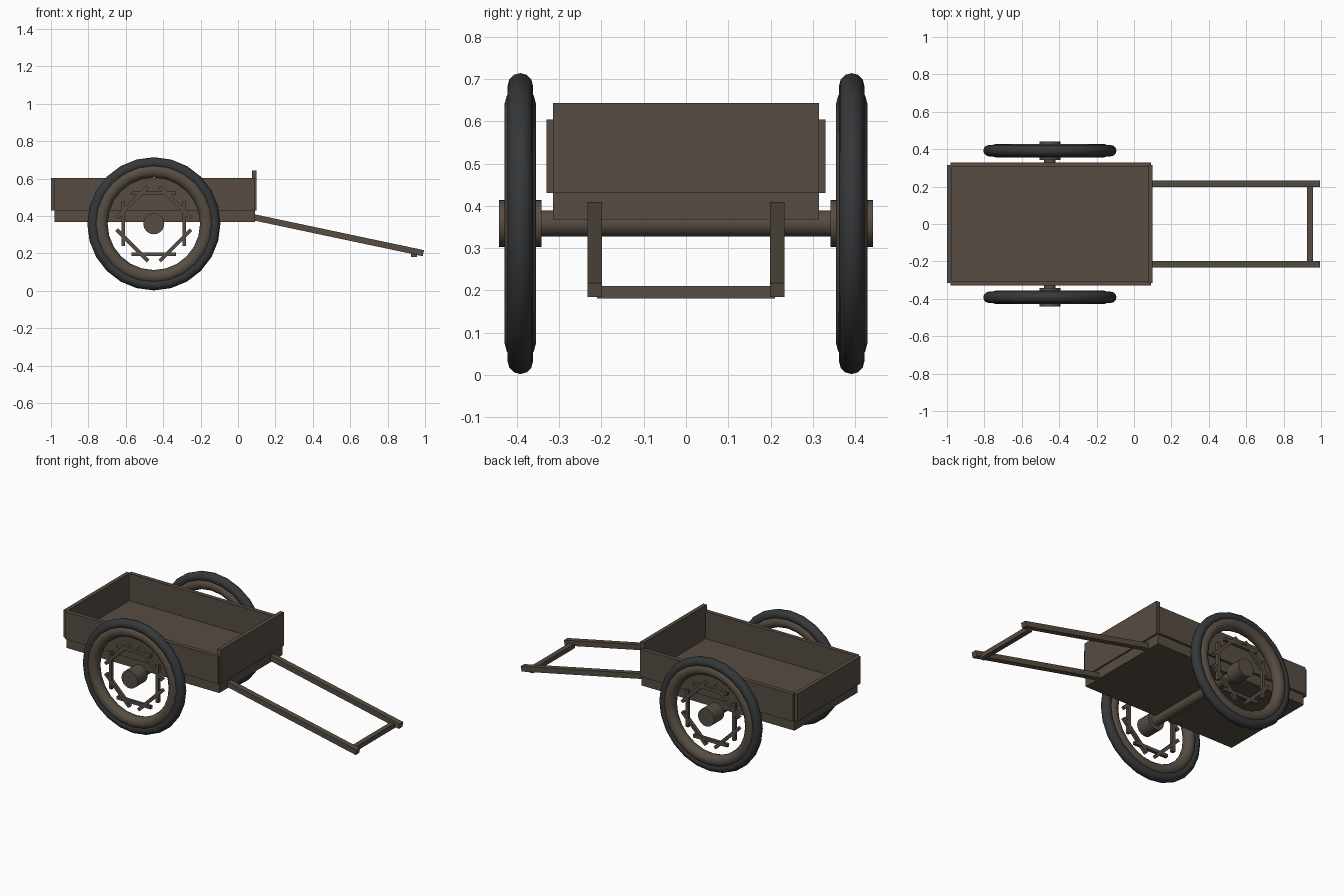
import bpy
import math

default_cube = bpy.data.objects.get("Cube")
if default_cube:
    bpy.data.objects.remove(default_cube, do_unlink=True)


def make_material(name, rgb, roughness=0.8):
    mat = bpy.data.materials.new(name)
    mat.use_nodes = True
    colour = (*rgb, 1.0)
    mat.diffuse_color = colour
    shader = mat.node_tree.nodes["Principled BSDF"]
    shader.inputs["Base Color"].default_value = colour
    shader.inputs["Roughness"].default_value = roughness
    return mat


WOOD = make_material("weathered brown wood", (0.095, 0.075, 0.056))
RUBBER = make_material("dark grey rubber", (0.036, 0.038, 0.040))

AXLE_X, AXLE_Z = -0.45, 0.358
WHEEL_Y = 0.392


def finish(name, mat, smooth=False):
    obj = bpy.context.object
    obj.name = name
    obj.data.materials.clear()
    obj.data.materials.append(mat)
    if smooth:
        bpy.ops.object.shade_smooth_by_angle(angle=math.radians(40))
    return obj


def box(name, centre, size, pitch=0.0):
    bpy.ops.mesh.primitive_cube_add(size=1, location=centre, rotation=(0, pitch, 0))
    obj = bpy.context.object
    obj.scale = size
    bpy.ops.object.transform_apply(location=False, rotation=False, scale=True)
    return finish(name, WOOD)


def span_box(name, x, y, z):
    centre = [(a + b) / 2 for a, b in (x, y, z)]
    return box(name, centre, [b - a for a, b in (x, y, z)])


def cross_cylinder(name, y, radius, length):
    bpy.ops.mesh.primitive_cylinder_add(vertices=24, radius=radius, depth=length,
                                        location=(AXLE_X, y, AXLE_Z),
                                        rotation=(math.pi / 2, 0, 0))
    return finish(name, WOOD, True)


def ring(name, y, major, minor, mat):
    bpy.ops.mesh.primitive_torus_add(major_radius=major, minor_radius=minor,
                                     major_segments=24, minor_segments=12,
                                     location=(AXLE_X, y, AXLE_Z),
                                     rotation=(math.pi / 2, 0, 0))
    return finish(name, mat, True)


# Open tray: floor, end boards and side boards
span_box("bed_floor", (-0.98, 0.09), (-0.315, 0.315), (0.368, 0.432))
span_box("tail_board", (-1.0, -0.975), (-0.315, 0.315), (0.43, 0.604))
span_box("head_board", (0.075, 0.10), (-0.315, 0.315), (0.43, 0.643))

for side, label in ((1, "back"), (-1, "front")):
    box(label + "_side_board", (-0.445, side * 0.317, 0.517), (1.07, 0.026, 0.174))

    # Sloping pull handle
    start, end = (0.088, 0.392), (0.991, 0.201)
    dx, dz = end[0] - start[0], end[1] - start[1]
    box(label + "_handle", ((start[0] + end[0]) / 2, side * 0.216, (start[1] + end[1]) / 2),
        (math.hypot(dx, dz), 0.035, 0.033), math.atan2(-dz, dx))

    # Wheel: tyre, rim and hub
    y = side * WHEEL_Y
    ring(label + "_tyre", y, 0.326, 0.030, RUBBER)
    ring(label + "_rim", y, 0.284, 0.037, WOOD)
    cross_cylinder(label + "_hub", y, 0.056, 0.10)

    # Eight overlapping bars set around the hub
    for k in range(8):
        a = k * math.tau / 8
        box(f"{label}_wheel_bar_{k + 1}",
            (AXLE_X + 0.163 * math.cos(a), y, AXLE_Z + 0.163 * math.sin(a)),
            (0.02, 0.02, 0.238), -a)

# Grip bar and axle
span_box("grip_bar", (0.925, 0.956), (-0.21, 0.21), (0.181, 0.21))
cross_cylinder("axle", 0, 0.031, 0.72)
